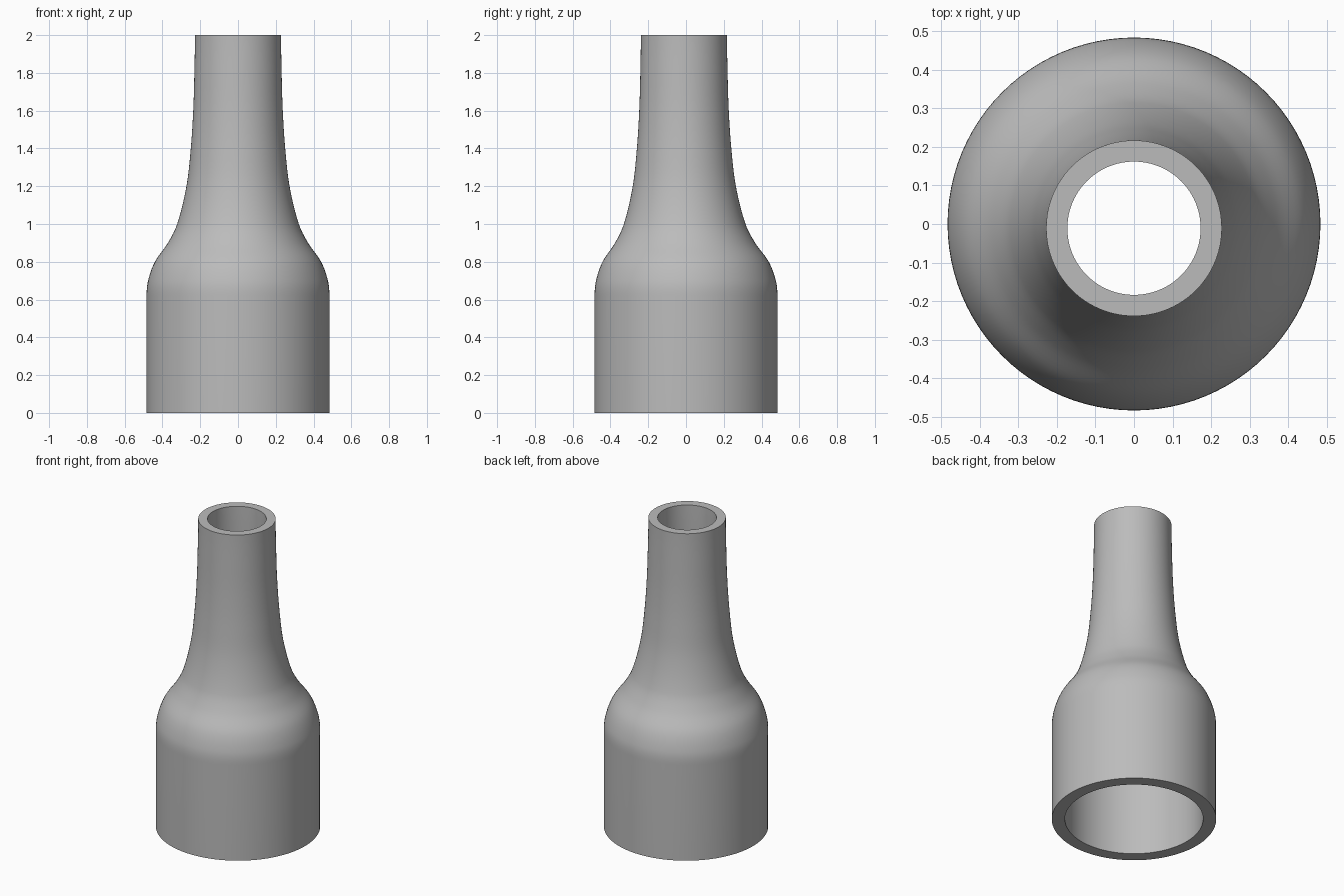
import bpy, bmesh, math

cube = bpy.data.objects.get("Cube")
if cube:
    bpy.data.objects.remove(cube, do_unlink=True)

SEGMENTS = 96
BASE_OUT, BASE_IN = 0.484, 0.407
TOP_OUT, TOP_IN = 0.228, 0.173
TOP_SHIFT = -0.011          # the neck sits slightly off centre in y

# Outer shoulder and neck: (height, radius)
KNOTS = [(0.62, 0.484), (0.7, 0.476), (0.8, 0.44), (0.9, 0.371), (1.0, 0.322),
         (1.2, 0.273), (1.4, 0.25), (1.6, 0.237), (1.8, 0.231), (2.0, 0.228)]


def smooth_profile(knots, steps=6):
    """Cubic interpolation of radius over height, vertical at both ends."""
    slopes = [0.0]
    for a, b in zip(knots, knots[2:]):
        slopes.append((b[1] - a[1]) / (b[0] - a[0]))
    slopes.append(0.0)
    points = []
    for i in range(len(knots) - 1):
        (z0, r0), (z1, r1) = knots[i], knots[i + 1]
        h = z1 - z0
        for k in range(steps):
            t = k / steps
            s = 1 - t
            r = (r0 * (1 + 2 * t) * s * s + slopes[i] * h * t * s * s
                 + r1 * t * t * (3 - 2 * t) - slopes[i + 1] * h * t * t * s)
            points.append((z0 + h * t, r))
    points.append(knots[-1])
    return points


def ring(bm, z, radius, shift):
    return [bm.verts.new((radius * math.cos(a), shift + radius * math.sin(a), z))
            for a in (math.tau * i / SEGMENTS for i in range(SEGMENTS))]


# Outer and inner wall rings share the same blend from base to neck
profile = [(0.0, BASE_OUT)] + smooth_profile(KNOTS)
bm = bmesh.new()
outer, inner = [], []
for z, r in profile:
    f = (BASE_OUT - r) / (BASE_OUT - TOP_OUT)
    outer.append(ring(bm, z, r, TOP_SHIFT * f))
    inner.append(ring(bm, z, BASE_IN + (TOP_IN - BASE_IN) * f, TOP_SHIFT * f))

# Closed loop of rings: up the outside, over the rim, down the inside
loop = outer + inner[::-1]
for a, b in zip(loop, loop[1:] + loop[:1]):
    for i in range(SEGMENTS):
        j = (i + 1) % SEGMENTS
        bm.faces.new((a[i], a[j], b[j], b[i]))
bmesh.ops.recalc_face_normals(bm, faces=bm.faces)

mesh = bpy.data.meshes.new("hollow_reducer")
bm.to_mesh(mesh)
bm.free()
reducer = bpy.data.objects.new("hollow_reducer", mesh)
bpy.context.collection.objects.link(reducer)

# Plain grey surface
grey = bpy.data.materials.new("plain_grey")
grey.use_nodes = True
colour = (0.5, 0.5, 0.5, 1.0)
grey.diffuse_color = colour
grey.node_tree.nodes["Principled BSDF"].inputs["Base Color"].default_value = colour
mesh.materials.append(grey)

bpy.ops.object.select_all(action='DESELECT')
reducer.select_set(True)
bpy.context.view_layer.objects.active = reducer
bpy.ops.object.shade_smooth_by_angle(angle=math.radians(35))
